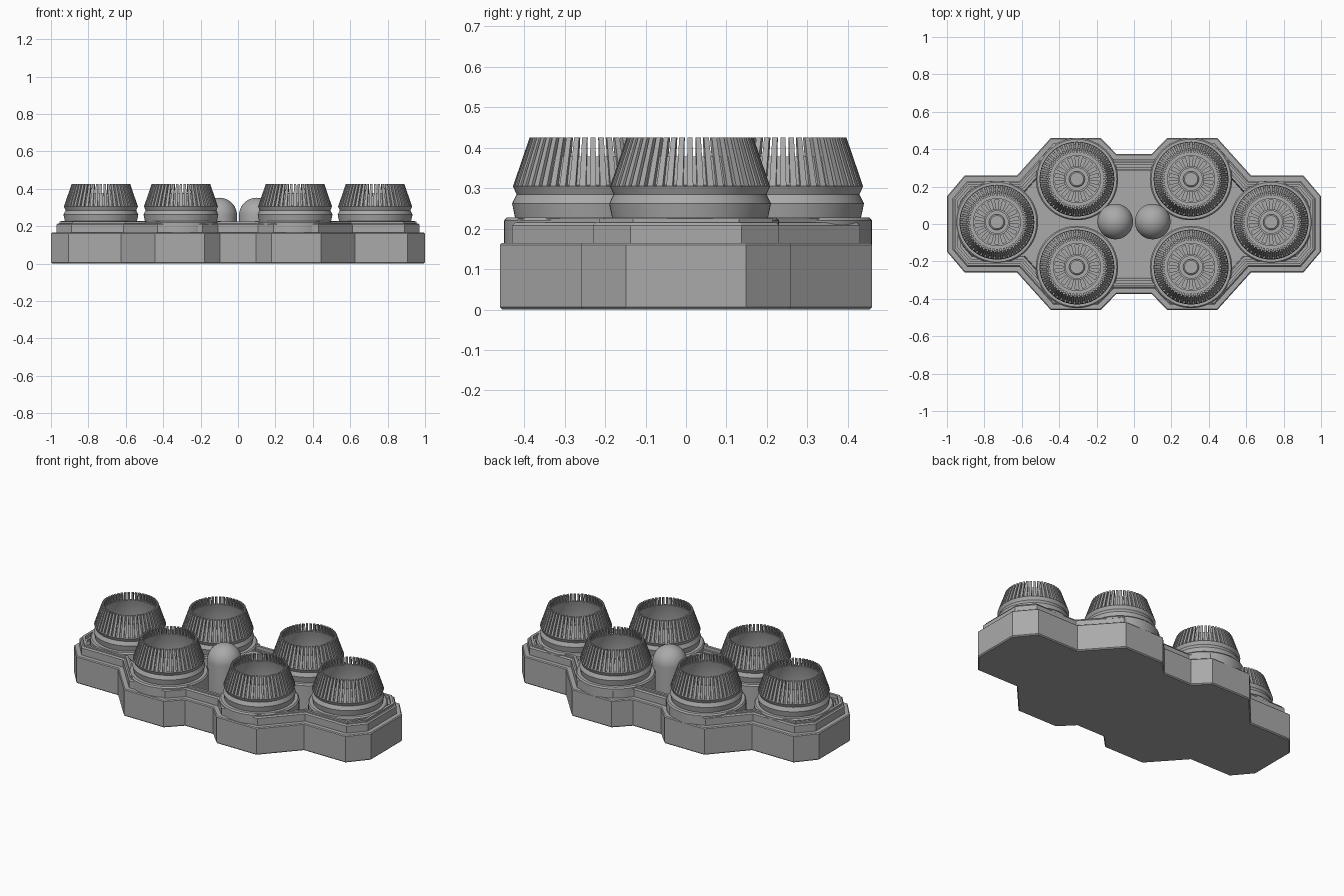
import bpy, bmesh
from math import sin, cos, pi
from mathutils import Vector

cube = bpy.data.objects.get("Cube")
if cube:
    bpy.data.objects.remove(cube)

GREY = (0.4, 0.4, 0.4, 1)
grey = bpy.data.materials.new("matte grey")
grey.use_nodes = True
grey.diffuse_color = GREY
grey.node_tree.nodes["Principled BSDF"].inputs["Base Color"].default_value = GREY


def finish(bm, name):
    bmesh.ops.recalc_face_normals(bm, faces=bm.faces)
    mesh = bpy.data.meshes.new(name)
    bm.to_mesh(mesh)
    bm.free()
    mesh.materials.append(grey)
    return mesh


def place(name, mesh, loc=(0, 0, 0)):
    obj = bpy.data.objects.new(name, mesh)
    bpy.context.collection.objects.link(obj)
    obj.location = loc
    return obj


def smooth(obj, angle=0.5):
    bpy.ops.object.select_all(action="DESELECT")
    obj.select_set(True)
    bpy.context.view_layer.objects.active = obj
    bpy.ops.object.shade_smooth_by_angle(angle=angle)


def revolve(profile, steps, name):
    bm = bmesh.new()
    verts = [bm.verts.new((r, 0, z)) for r, z in profile]
    edges = [bm.edges.new(pair) for pair in zip(verts, verts[1:])]
    bmesh.ops.spin(bm, geom=verts + edges, cent=(0, 0, 0), axis=(0, 0, 1),
                   angle=2 * pi, steps=steps, use_duplicate=False)
    bmesh.ops.remove_doubles(bm, verts=bm.verts, dist=0.0002)
    return finish(bm, name)


def radial_bars(profile, count, fill, name):
    """Ring of wedge bars, each an (r, z) section swept through a small angle."""
    bm = bmesh.new()
    for i in range(count):
        sides = []
        for s in (-1, 1):
            a = 2 * pi * (i + s * fill / 2) / count
            sides.append([bm.verts.new((r * cos(a), r * sin(a), z)) for r, z in profile])
        bm.faces.new(sides[0])
        bm.faces.new(sides[1])
        for k in range(len(profile)):
            j = k - 1
            bm.faces.new((sides[0][j], sides[0][k], sides[1][k], sides[1][j]))
    return finish(bm, name)


def inset(points, dist):
    """Move every edge of a counter-clockwise outline inward by dist."""
    out = []
    for i, p in enumerate(points):
        a = (p - points[i - 1]).normalized()
        b = (points[(i + 1) % len(points)] - p).normalized()
        na, nb = Vector((-a.y, a.x)), Vector((-b.y, b.x))
        out.append(p + (na + nb) * dist / (1 + na.dot(nb)))
    return out


# Tray: one outline quarter mirrored, lofted through stepped insets
quarter = [Vector(p) for p in ((1, .148), (.905, .26), (.625, .26), (.445, .46),
                               (.178, .46), (.095, .375))]
half = quarter + [Vector((-p.x, p.y)) for p in reversed(quarter)]
outline = half + [-p for p in half]
steps = [(.006, 0), (0, .006), (0, .16), (.005, .165), (.03, .165), (.03, .208),
         (.037, .215), (.045, .215), (.045, .225), (.06, .225), (.06, .205),
         (.072, .205), (.072, .19), (.085, .19), (.09, .06)]
bm = bmesh.new()
rings = [[bm.verts.new((p.x, p.y, z)) for p in inset(outline, d)] for d, z in steps]
for low, high in zip(rings, rings[1:]):
    for i in range(len(low)):
        bm.faces.new((low[i - 1], low[i], high[i], high[i - 1]))
bm.faces.new(rings[0])
bm.faces.new(rings[-1])
place("tray", finish(bm, "tray"))

# Cup parts shared by all six cups
shell = revolve([(.22, .06), (.22, .22), (.213, .228), (.193, .228), (.2, .262),
                 (.189, .285), (.198, .305), (.185, .308), (.164, .378), (.152, .378),
                 (.172, .305), (.172, .225), (.128, .225), (.128, .24), (.118, .24),
                 (.118, .215), (.07, .215), (.07, .25), (.06, .25), (.06, .235),
                 (.042, .235), (.042, .255), (.035, .26), (0, .26)], 64, "cup_shell")
fins = radial_bars([(.198, .305), (.157, .425), (.143, .425), (.172, .305)], 48, .62, "cup_fins")
spokes = radial_bars([(.12, .21), (.12, .238), (.068, .238), (.068, .21)], 18, .5, "cup_spokes")

spots = [(x, y) for x in (-.305, .305) for y in (-.23, .24)] + [(-.733, .01), (.733, .01)]
for n, (x, y) in enumerate(spots, 1):
    for mesh in (shell, fins, spokes):
        place(f"{mesh.name}_{n}", mesh, (x, y, 0))
smooth(bpy.data.objects["cup_shell_1"], .35)

# Domed posts in the middle
R, TOP = .095, .352
dome = [(R * cos(t * pi / 24), TOP - R + R * sin(t * pi / 24)) for t in range(13)]
post = revolve([(R, .06)] + dome, 40, "post")
for side, x in (("left", .1), ("right", -.1)):
    smooth(place(f"{side}_post", post, (x, .013, 0)))
